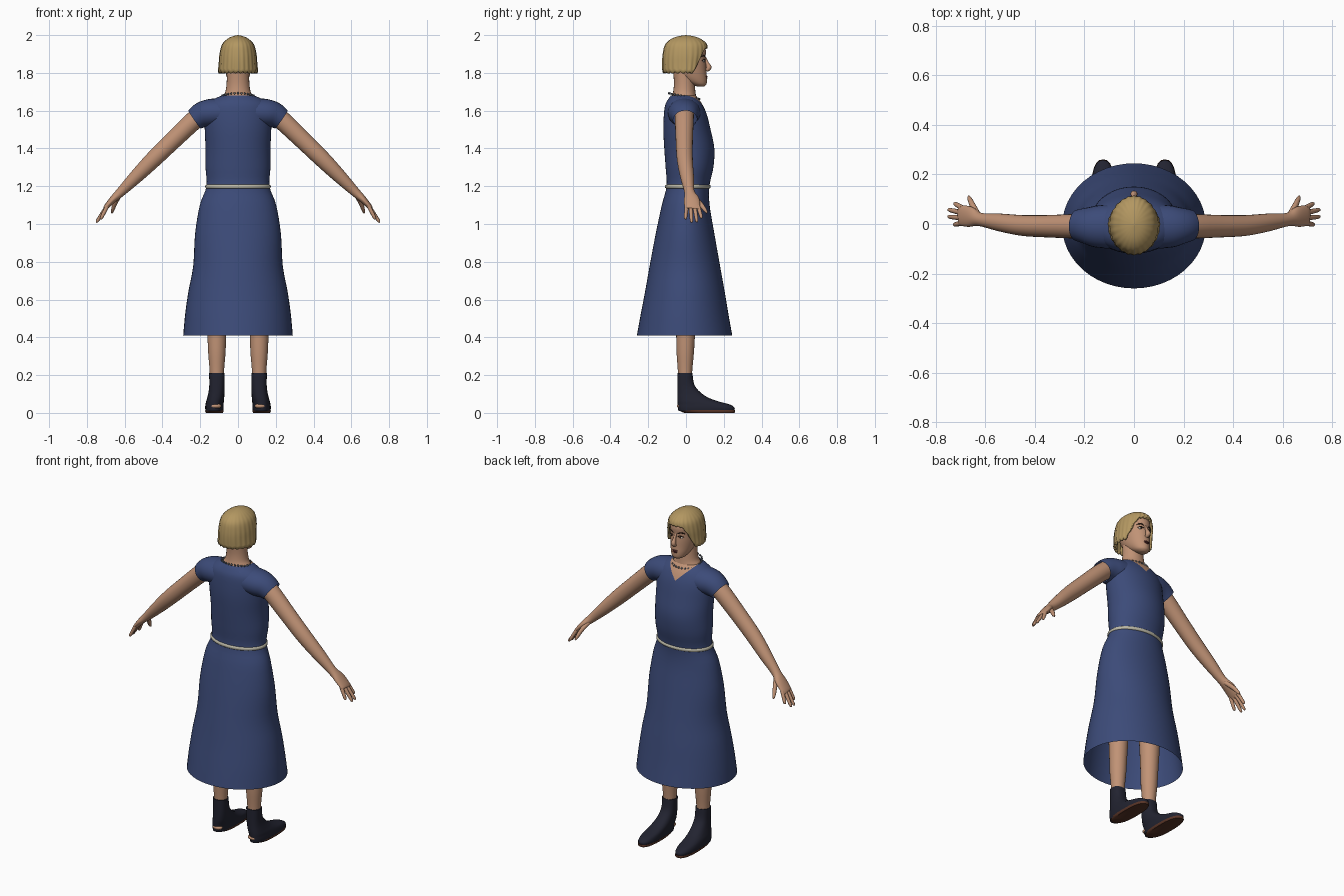
import bpy, bmesh, math
from mathutils import Vector

cube = bpy.data.objects.get("Cube")
if cube:
    bpy.data.objects.remove(cube)


def material(name, rgb):
    m = bpy.data.materials.new(name)
    m.use_nodes = True
    color = (*rgb, 1)
    m.diffuse_color = color
    m.node_tree.nodes["Principled BSDF"].inputs["Base Color"].default_value = color
    return m


SKIN = material("skin", (.53, .29, .18))
BLUE = material("dress_blue", (.045, .07, .19))
BLOND = material("blond_hair", (.45, .31, .12))
NAVY = material("boot_navy", (.016, .017, .03))
BROWN = material("sole_brown", (.1, .035, .02))
CREAM = material("belt_cream", (.5, .48, .38))
GREY = material("bead_grey", (.13, .15, .18))
RED = material("lip_red", (.12, .03, .03))
WHITE = material("eye_white", (.6, .55, .5))
DARK = material("eye_dark", (.04, .02, .012))


def finish(name, bm, *mats):
    bmesh.ops.recalc_face_normals(bm, faces=bm.faces)
    me = bpy.data.meshes.new(name)
    bm.to_mesh(me)
    bm.free()
    for m in mats:
        me.materials.append(m)
    me.shade_smooth()
    me.set_sharp_from_angle(angle=math.radians(50))
    ob = bpy.data.objects.new(name, me)
    bpy.context.scene.collection.objects.link(ob)
    return ob


def spline(keys, sub):
    """Catmull-Rom interpolation through tuples."""
    k = [Vector(p) for p in keys]
    out = []
    for i in range(len(k) - 1):
        p0, p1, p2, p3 = k[max(i - 1, 0)], k[i], k[i + 1], k[min(i + 2, len(k) - 1)]
        for j in range(sub):
            t = j / sub
            out.append(.5 * (2 * p1 + (p2 - p0) * t + (2 * p0 - 5 * p1 + 4 * p2 - p3) * t * t
                             + (3 * p1 - p0 - 3 * p2 + p3) * t ** 3))
    return out + [k[-1]]


def power(c, e):
    return math.copysign(abs(c) ** (2 / e), c)


def loft(keys, seg=24, flat=False, e=2, caps=True, sub=4, mirror=1):
    """Rings (x, y, z, y radius, other radius); flat keeps rings horizontal."""
    bm = bmesh.new()
    pts = spline(keys, sub)
    rings = []
    for i, p in enumerate(pts):
        c = Vector(p[:3])
        d = Vector(pts[min(i + 1, len(pts) - 1)][:3]) - Vector(pts[max(i - 1, 0)][:3])
        d = Vector((0, 0, 1)) if flat else d.normalized()
        v = d.cross(Vector((0, 1, 0))).normalized()
        u = v.cross(d)
        ring = []
        for k in range(seg):
            t = 2 * math.pi * k / seg
            q = c + u * p[3] * power(math.sin(t), e) + v * p[4] * power(math.cos(t), e)
            ring.append(bm.verts.new((q.x * mirror, q.y, q.z)))
        rings.append(ring)
    for a, b in zip(rings, rings[1:]):
        for k in range(seg):
            n = (k + 1) % seg
            bm.faces.new((a[k], a[n], b[n], b[k]))
    if caps:
        bm.faces.new(rings[0])
        bm.faces.new(rings[-1])
    return bm


def stack(rows, x=0):
    """Rows (z, half width, back y, front y[, x shift]) to horizontal rings."""
    return [(x + (r[4] if len(r) > 4 else 0), (r[2] + r[3]) / 2, r[0], (r[3] - r[2]) / 2, r[1]) for r in rows]


def ball(bm, loc, size, seg=12):
    vs = bmesh.ops.create_uvsphere(bm, u_segments=seg, v_segments=seg // 2 + 1, radius=1)["verts"]
    for v in vs:
        v.co = Vector(loc) + Vector(a * b for a, b in zip(v.co, size))


def ellipsoid(name, loc, size, mat):
    bm = bmesh.new()
    ball(bm, loc, size, 16)
    return finish(name, bm, mat)


# Dress: one loft from hem to neckline, with a V cut into the front
bm = loft(stack([(.41, .29, -.26, .245), (.52, .28, -.24, .225), (.64, .263, -.217, .205),
                 (.78, .237, -.192, .18), (.95, .227, -.16, .15), (1.1, .202, -.128, .125),
                 (1.2, .167, -.103, .124), (1.3, .172, -.108, .145), (1.4, .172, -.115, .15),
                 (1.5, .176, -.12, .13), (1.58, .178, -.117, .11), (1.63, .165, -.11, .088),
                 (1.66, .13, -.095, .068), (1.68, .085, -.08, .052)]), seg=48, flat=True, caps=False)
V_LOW, SLOPE = 1.595, 1.0
for side in (1, -1):
    faces = [f for f in bm.faces if f.calc_center_median().z > 1.55]
    geom = faces + list({e for f in faces for e in f.edges}) + list({v for f in faces for v in f.verts})
    bmesh.ops.bisect_plane(bm, geom=geom, plane_co=(0, 0, V_LOW), plane_no=(-SLOPE * side, 0, 1))
for f in bm.faces:
    c = f.calc_center_median()
    if c.y > 0 and c.z > V_LOW + SLOPE * abs(c.x):
        f.material_index = 1
finish("dress", bm, BLUE, SKIN)

# Belt
finish("belt", loft(stack([(1.188, .167, -.104, .124), (1.192, .173, -.11, .13), (1.204, .173, -.11, .13),
                           (1.208, .167, -.104, .124)]), seg=48, flat=True, caps=False, sub=2), CREAM)

# Neck and head
finish("neck", loft(stack([(1.62, .09, -.085, .06), (1.67, .083, -.077, .054), (1.7, .067, -.068, .05),
                           (1.75, .06, -.064, .045), (1.83, .058, -.07, .04)]), flat=True), SKIN)
finish("head", loft(stack([(1.728, .018, .06, .095), (1.74, .038, .025, .108), (1.765, .054, -.03, .111),
                           (1.8, .066, -.07, .108), (1.84, .073, -.09, .106), (1.88, .076, -.1, .103),
                           (1.92, .076, -.105, .105), (1.96, .06, -.09, .085), (1.985, .025, -.04, .04)]),
                    seg=32, flat=True), SKIN)
finish("nose", loft([(0, .098, 1.885, .006, .006), (0, .112, 1.85, .01, .009), (0, .121, 1.828, .014, .014),
                     (0, .108, 1.812, .008, .011)], seg=12), SKIN)

# Face details
for name, z, w in (("upper_lip", 1.781, .019), ("lower_lip", 1.773, .016)):
    ellipsoid(name, (0, .107, z), (w, .008, .005), RED)
for s, tag in ((1, "left"), (-1, "right")):
    ellipsoid(tag + "_eye", (s * .031, .092, 1.863), (.014, .007, .007), WHITE)
    ellipsoid(tag + "_iris", (s * .031, .097, 1.863), (.006, .004, .006), DARK)
    finish(tag + "_eyelid", loft([(.016, .1, 1.867, .003, .002), (.031, .098, 1.872, .003, .003),
                                  (.046, .087, 1.865, .003, .002)], seg=8, mirror=s), DARK)
    finish(tag + "_eyebrow", loft([(.014, .101, 1.885, .003, .002), (.033, .095, 1.891, .003, .004),
                                   (.05, .081, 1.885, .003, .002)], seg=8, mirror=s), DARK)

# Bobbed hair: ribbed cap, cut high over the forehead
SHAPE = spline([(1.79, .106, .122, .085), (1.85, .101, .125, .1), (1.9, .097, .122, .112),
                (1.95, .084, .11, .11), (1.98, .056, .078, .078), (1.994, .028, .04, .04), (2, 0, 0, 0)], 6)


def hair_shape(z):
    for a, b in zip(SHAPE, SHAPE[1:]):
        if z <= b[0]:
            return a.lerp(b, max(0, (z - a[0]) / (b[0] - a[0])))
    return SHAPE[-1]


bm = bmesh.new()
SEG, ROWS = 120, 18
crown = bm.verts.new((0, 0, 2))
rows = []
for i in range(1, ROWS + 1):
    v, row = i / ROWS, []
    for k in range(SEG):
        t = 2 * math.pi * k / SEG
        s = math.sin(t)
        m = min(1, max(0, (s - .4) / .55))
        rib = math.cos(24 * t)
        low = 1.802 + .13 * m * m * (3 - 2 * m) + .005 * rib
        z = 2 - (2 - low) * v ** 1.7
        _, hx, back, front = hair_shape(z)
        r = 1 + .018 * v * rib
        row.append(bm.verts.new((hx * r * math.cos(t), (front if s > 0 else back) * r * s, z)))
    rows.append(row)
for k in range(SEG):
    n = (k + 1) % SEG
    bm.faces.new((crown, rows[0][k], rows[0][n]))
    for a, b in zip(rows, rows[1:]):
        bm.faces.new((a[k], b[k], b[n], a[n]))
hair = finish("hair", bm, BLOND)
mod = hair.modifiers.new("thickness", "SOLIDIFY")
mod.thickness = .012
mod.offset = -1

# Bead necklace
bm = bmesh.new()
for k in range(28):
    t = 2 * math.pi * k / 28
    ball(bm, (.084 * math.cos(t), -.01 + .08 * math.sin(t), 1.677 - .015 * math.sin(t)), (.006,) * 3, 8)
finish("necklace", bm, GREY)

# Sleeves, arms, hands, legs and boots on both sides
FINGERS = {"index": (.064, (.725, .083, 1.03)), "middle": (.045, (.75, .058, 1.01)),
           "ring": (.024, (.75, .03, 1.008)), "little": (.004, (.727, -.003, 1.025))}
for s, tag in ((1, "left_"), (-1, "right_")):
    finish(tag + "sleeve", loft([(.08, -.01, 1.59, .09, .077), (.15, -.01, 1.587, .085, .074),
                                 (.195, -.007, 1.575, .073, .068), (.23, -.005, 1.553, .063, .058)],
                                caps=False, mirror=s), BLUE)
    finish(tag + "arm", loft([(.19, -.008, 1.585, .05, .05), (.25, -.009, 1.533, .049, .05),
                              (.35, -.009, 1.437, .045, .047), (.45, -.006, 1.34, .042, .044),
                              (.54, .006, 1.25, .036, .036), (.62, .018, 1.17, .027, .025),
                              (.66, .029, 1.132, .041, .019), (.698, .034, 1.09, .041, .013),
                              (.706, .034, 1.08, .034, .007)], mirror=s), SKIN)
    for finger, (y, tip) in FINGERS.items():
        base = Vector((.692, y, 1.095))
        tip = Vector(tip)
        path = [(*base.lerp(tip, f), r, r) for f, r in ((0, .011), (.5, .01), (.9, .008), (1, .003))]
        finish(tag + finger + "_finger", loft(path, seg=10, sub=3, mirror=s), SKIN)
    finish(tag + "thumb", loft([(.63, .035, 1.15, .012, .014), (.65, .072, 1.112, .013, .012),
                                (.663, .1, 1.075, .01, .009), (.667, .112, 1.058, .004, .004)],
                               seg=12, mirror=s), SKIN)
    finish(tag + "leg", loft([(.112 * s, y, z, r, r) for z, r, y in
                              ((.1, .034, -.005), (.22, .038, -.005), (.32, .046, -.004), (.42, .05, -.002),
                               (.55, .056, 0), (.95, .075, 0))], flat=True), SKIN)
    foot = [(.21, .041, -.046, .034, 0), (.15, .04, -.046, .044, 0), (.11, .042, -.046, .075, .002),
            (.08, .045, -.046, .12, .006), (.06, .047, -.045, .175, .01), (.045, .048, -.044, .23, .012),
            (.028, .049, -.043, .257, .013), (.01, .047, -.04, .255, .013)]
    finish(tag + "boot", loft(stack([(*r[:4], r[4] * s) for r in foot], .112 * s), flat=True, e=2.5), NAVY)
    finish(tag + "sole", loft(stack([(0, .044, -.01, .257), (.007, .049, -.025, .261), (.014, .048, -.04, .259)],
                                    .125 * s), flat=True, e=2.5, sub=1), BROWN)
    ellipsoid(tag + "heel_patch", (.118 * s, -.026, .036), (.03, .022, .014), SKIN)
    ellipsoid(tag + "sole_patch", (.125 * s, .12, .004), (.028, .06, .004), SKIN)
